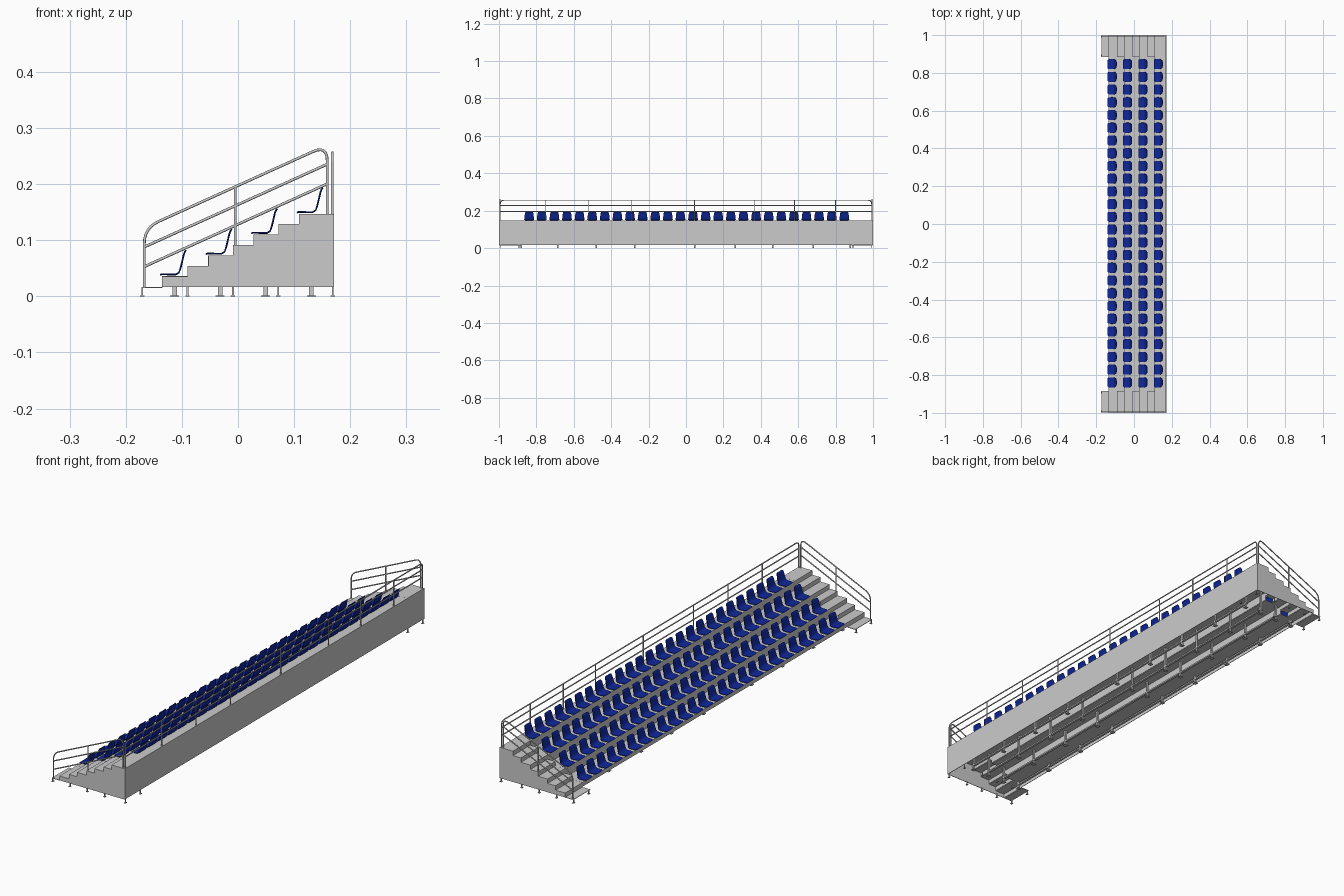
import bpy, bmesh, math
from mathutils import Vector

if "Cube" in bpy.data.objects:
    bpy.data.objects.remove(bpy.data.objects["Cube"])

ROW_DX, ROW_DZ = 0.0812, 0.037
T = 0.002                      # sheet thickness
AISLE, END = 0.885, 1.0        # stair inner and outer edge

blue = bpy.data.materials.new("seat_blue")
blue.diffuse_color = (0.005, 0.02, 0.32, 1)
blue.use_nodes = True
blue.node_tree.nodes["Principled BSDF"].inputs["Base Color"].default_value = blue.diffuse_color


def finish(name, bm, mat=None, smooth=False):
    bmesh.ops.recalc_face_normals(bm, faces=bm.faces)
    me = bpy.data.meshes.new(name)
    bm.to_mesh(me)
    bm.free()
    ob = bpy.data.objects.new(name, me)
    bpy.context.collection.objects.link(ob)
    if mat:
        me.materials.append(mat)
    if smooth:
        bpy.ops.object.select_all(action='DESELECT')
        ob.select_set(True)
        bpy.context.view_layer.objects.active = ob
        bpy.ops.object.shade_smooth_by_angle(angle=math.radians(40))
    return ob


def box(bm, x0, x1, y0, y1, z0, z1):
    vs = bmesh.ops.create_cube(bm, size=1)["verts"]
    for v in vs:
        v.co = Vector(((x0 + x1) / 2 + v.co.x * (x1 - x0),
                       (y0 + y1) / 2 + v.co.y * (y1 - y0),
                       (z0 + z1) / 2 + v.co.z * (z1 - z0)))


def tubes(name, paths, r=0.0025):
    cu = bpy.data.curves.new(name, 'CURVE')
    cu.dimensions = '3D'
    cu.bevel_depth, cu.bevel_resolution, cu.use_fill_caps = r, 2, True
    for pts in paths:
        sp = cu.splines.new('POLY')
        sp.points.add(len(pts) - 1)
        for p, c in zip(sp.points, pts):
            p.co = (*c, 1)
    ob = bpy.data.objects.new(name, cu)
    bpy.context.collection.objects.link(ob)
    bpy.ops.object.select_all(action='DESELECT')
    ob.select_set(True)
    bpy.context.view_layer.objects.active = ob
    bpy.ops.object.convert(target='MESH')
    bpy.ops.object.shade_smooth_by_angle(angle=math.radians(50))


def rounded(pts, r, n=6):
    # replace inner corners of a path by smooth bends
    pts = [Vector(p) for p in pts]
    out = [pts[0]]
    for a, b, c in zip(pts, pts[1:], pts[2:]):
        p, q = b + (a - b).normalized() * r, b + (c - b).normalized() * r
        for i in range(n + 1):
            t = i / n
            out.append(p * (1 - t) ** 2 + b * 2 * t * (1 - t) + q * t * t)
    return out + [pts[-1]]


# seating platforms: deck and riser per row
bm = bmesh.new()
rows_x = [-0.135 + i * ROW_DX for i in range(4)] + [0.171]
for i in range(4):
    z = 0.036 + i * ROW_DZ
    box(bm, rows_x[i], rows_x[i + 1], -AISLE, AISLE, z - T, z)
    box(bm, rows_x[i], rows_x[i] + T, -AISLE, AISLE, max(0.018, z - ROW_DZ), z - T)
finish("seating_platforms", bm)

# end stairs: treads and risers
edges = [-0.172, -0.135, -0.09, -0.053, -0.009, 0.028, 0.072, 0.109, 0.171]
heights = [0.017 + 0.0186 * i for i in range(8)]
bm = bmesh.new()
for s in (-1, 1):
    y0, y1 = sorted((s * AISLE, s * (END - T)))
    for i, z in enumerate(heights):
        box(bm, edges[i], edges[i + 1], y0, y1, z - T, z)
        if i:
            box(bm, edges[i], edges[i] + T, y0, y1, heights[i - 1], z - T)
finish("stair_treads", bm)

# stepped outer side panels
bm = bmesh.new()
for s in (-1, 1):
    y0, y1 = sorted((s * END, s * (END - T)))
    for i in range(1, 8):
        box(bm, edges[i], edges[i + 1], y0, y1, 0.017, heights[i])
finish("side_panels", bm)

# back wall
bm = bmesh.new()
box(bm, 0.169, 0.171, -END, END, 0.018, 0.147)
finish("back_panel", bm)

# support posts with foot plates, and long beams
bm = bmesh.new()
post_y = [-0.88, -0.685, -0.48, -0.273, 0.048, 0.262, 0.465, 0.68, 0.877]
for i in range(4):
    x, top = -0.113 + i * ROW_DX, 0.034 + i * ROW_DZ
    for y in post_y:
        box(bm, x - 0.004, x + 0.004, y - 0.004, y + 0.004, 0, top)
        box(bm, x - 0.008, x + 0.008, y - 0.008, y + 0.008, 0, 0.002)
    box(bm, x - 0.005, x + 0.005, -AISLE, AISLE, 0.017, 0.023)
finish("support_frame", bm)

# thin stair legs
bm = bmesh.new()
for s in (-1, 1):
    for x in (-0.1705, -0.09, -0.009, 0.072, 0.169):
        for y in (s * 0.993, s * 0.893):
            box(bm, x - 0.0015, x + 0.0015, y - 0.0025, y + 0.0025, 0, 0.017)
            box(bm, x - 0.004, x + 0.004, y - 0.005, y + 0.005, 0, 0.002)
finish("stair_legs", bm)

# side hand rails
for s, name in ((-1, "front_hand_rail"), (1, "rear_hand_rail")):
    y = s * 0.994
    slope = 0.148 / 0.327
    line = lambda x, z0: (x, y, z0 + (x + 0.167) * slope)
    paths = [rounded([(-0.167, y, 0.017), line(-0.167, 0.122),
                      line(0.159, 0.122), (0.159, y, 0.147)], 0.028)]
    for z0 in (0.088, 0.053):
        paths.append([line(-0.167, z0), line(0.159, z0)])
    paths.append([(-0.005, y, 0.091), line(-0.005, 0.122)])
    tubes(name, paths)

# back guard rail
x, e = 0.168, 0.993
paths = [rounded([(x, -e, 0.147), (x, -e, 0.256), (x, e, 0.256), (x, e, 0.147)], 0.02)]
for z in (0.228, 0.195):
    paths.append([(x, -e, z), (x, e, z)])
for y in (-0.75, -0.52, -0.29, 0.045, 0.365, 0.58, 0.80):
    paths.append([(x, y, 0.147), (x, y, 0.256)])
tubes("back_guard_rail", paths)

# seat shell: profile (x, z, half width) swept across, with raised side edges
profile = [(-0.139, 0.0385, 0.022), (-0.136, 0.0400, 0.025), (-0.122, 0.0395, 0.0265),
           (-0.111, 0.0395, 0.0265), (-0.106, 0.0425, 0.026), (-0.103, 0.050, 0.025),
           (-0.100, 0.062, 0.024), (-0.097, 0.075, 0.022), (-0.0945, 0.081, 0.020),
           (-0.0925, 0.083, 0.016)]
bm = bmesh.new()
grid = []
for x, z, w in profile:
    back = z > 0.045
    row = []
    for u in (-1, -0.8, -0.4, 0, 0.4, 0.8, 1):
        lip = 0.0012 * u ** 4
        row.append(bm.verts.new((x - (lip if back else 0), u * w,
                                 z + (0 if back else lip))))
    grid.append(row)
for a, b in zip(grid, grid[1:]):
    for j in range(len(a) - 1):
        bm.faces.new((a[j], a[j + 1], b[j + 1], b[j]))
bmesh.ops.recalc_face_normals(bm, faces=bm.faces)
bmesh.ops.solidify(bm, geom=bm.faces[:], thickness=0.002)
seat = finish("seat", bm, blue, smooth=True)

# repeat the seat along each row
mesh = seat.data
N, PITCH = 26, 0.0674
for r in range(4):
    for k in range(N):
        ob = seat if r == k == 0 else bpy.data.objects.new("seat", mesh)
        if ob is not seat:
            bpy.context.collection.objects.link(ob)
        ob.location = (r * ROW_DX, 0.004 + (k - (N - 1) / 2) * PITCH, r * ROW_DZ)
